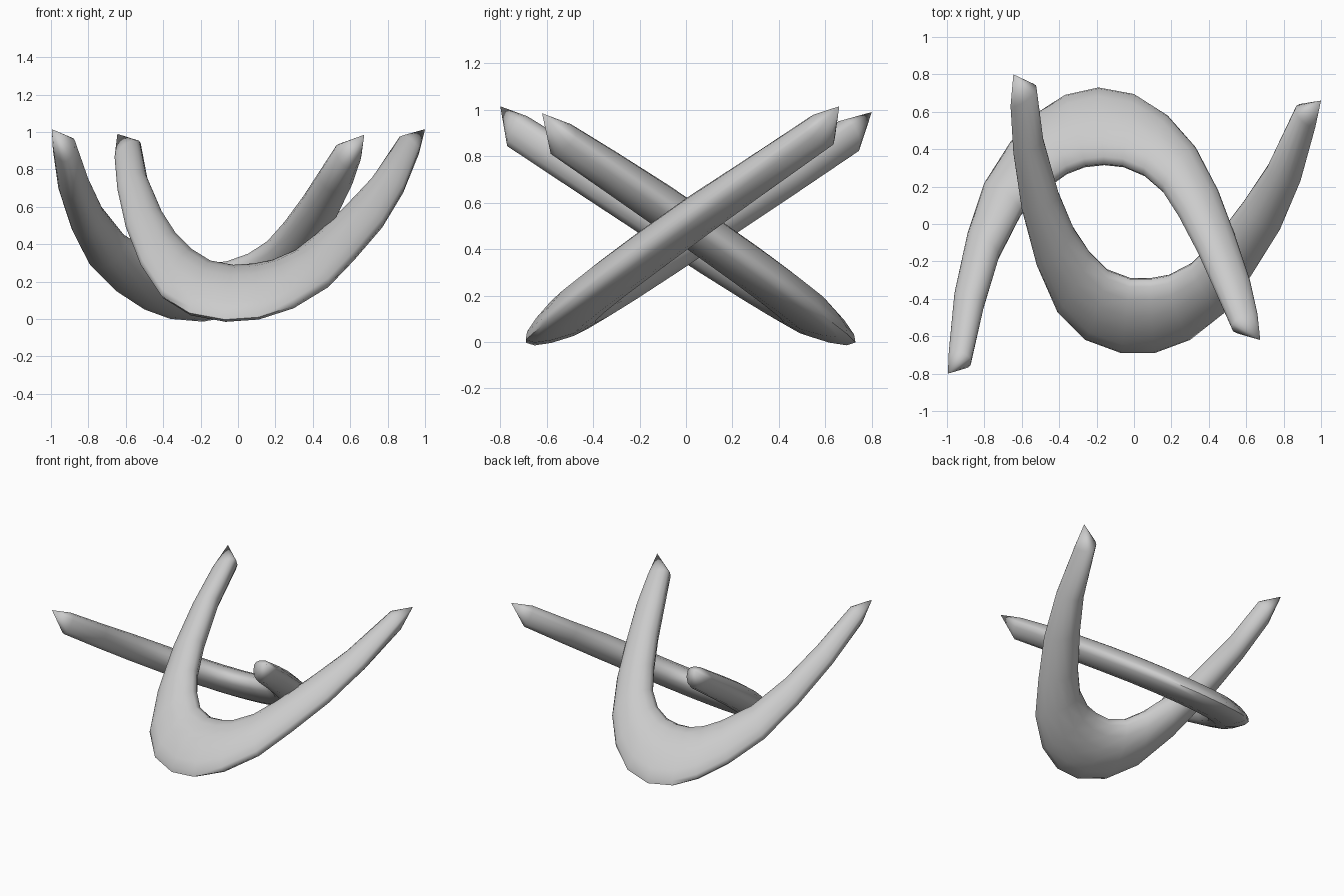
import bpy, bmesh, math
from mathutils import Vector

if "Cube" in bpy.data.objects:
    bpy.data.objects.remove(bpy.data.objects["Cube"])

SIDES = 14

def horn(name, plane, stations, tip_a, tip_b):
    """Curved horn lying in a tilted plane z = c + kx*x + ky*y.
    Each station is (outer x, outer y, inner x, inner y, upper thickness)."""
    c, kx, ky = plane
    normal = Vector((-kx, -ky, 1)).normalized()

    def lift(x, y):
        return Vector((x, y, c + kx * x + ky * y))

    bm = bmesh.new()
    rings = []
    for ox, oy, ix, iy, t in stations:
        outer, inner = lift(ox, oy), lift(ix, iy)
        mid, half = (outer + inner) / 2, (outer - inner) / 2
        under = t + 0.015 + (0.09 - t) * 1.1   # fuller underside towards the ends
        ring = []
        for i in range(SIDES):
            a = 2 * math.pi * i / SIDES
            s, k = math.sin(a), math.cos(a)
            thin = 1 - 0.35 * max(k, 0)        # section narrows to the outer edge
            ring.append(bm.verts.new(mid + half * k + normal * s * thin * (t if s > 0 else under)))
        rings.append(ring)
    for r, s in zip(rings, rings[1:]):
        for i in range(SIDES):
            j = (i + 1) % SIDES
            bm.faces.new((r[i], r[j], s[j], s[i]))
    # Slanted pointed ends
    for ring, tip in ((rings[0], tip_a), (rings[-1], tip_b)):
        v = bm.verts.new(tip)
        for i in range(SIDES):
            bm.faces.new((ring[i], ring[(i + 1) % SIDES], v))
    bmesh.ops.recalc_face_normals(bm, faces=bm.faces)
    mesh = bpy.data.meshes.new(name)
    bm.to_mesh(mesh)
    bm.free()
    ob = bpy.data.objects.new(name, mesh)
    bpy.context.collection.objects.link(ob)
    bpy.ops.object.select_all(action='DESELECT')
    ob.select_set(True)
    bpy.context.view_layer.objects.active = ob
    bpy.ops.object.shade_smooth_by_angle(angle=math.radians(65))
    return ob

# Horn whose bend is at the front
horn("front_horn", (0.478, 0.07, 0.69), [
    (-.66, .63, -.52, .72, .05),
    (-.645, .38, -.485, .45, .065),
    (-.60, .08, -.40, .155, .08),
    (-.52, -.22, -.32, -.03, .085),
    (-.41, -.47, -.235, -.155, .085),
    (-.26, -.62, -.14, -.25, .085),
    (-.07, -.69, -.02, -.295, .085),
    (.11, -.69, .09, -.295, .085),
    (.30, -.62, .18, -.28, .085),
    (.49, -.47, .30, -.22, .085),
    (.63, -.27, .42, -.10, .085),
    (.78, -.03, .58, .11, .08),
    (.89, .23, .71, .30, .065),
    (.97, .52, .86, .61, .05),
], (-.645, .80, .99), (1.0, .66, 1.015))

# Horn whose bend is at the back
horn("back_horn", (0.506, 0.063, -0.680), [
    (-.99, -.68, -.87, -.73, .05),
    (-.96, -.37, -.80, -.43, .065),
    (-.89, -.05, -.72, -.17, .08),
    (-.80, .22, -.60, .06, .085),
    (-.66, .44, -.45, .21, .085),
    (-.51, .60, -.355, .275, .085),
    (-.37, .69, -.26, .31, .085),
    (-.19, .73, -.16, .32, .085),
    (.00, .695, -.06, .31, .085),
    (.18, .58, .05, .265, .085),
    (.33, .41, .15, .18, .085),
    (.45, .18, .24, .04, .083),
    (.54, -.06, .34, -.15, .078),
    (.62, -.30, .43, -.35, .065),
    (.66, -.48, .52, -.55, .05),
], (-.995, -.80, 1.015), (.675, -.62, .985))
